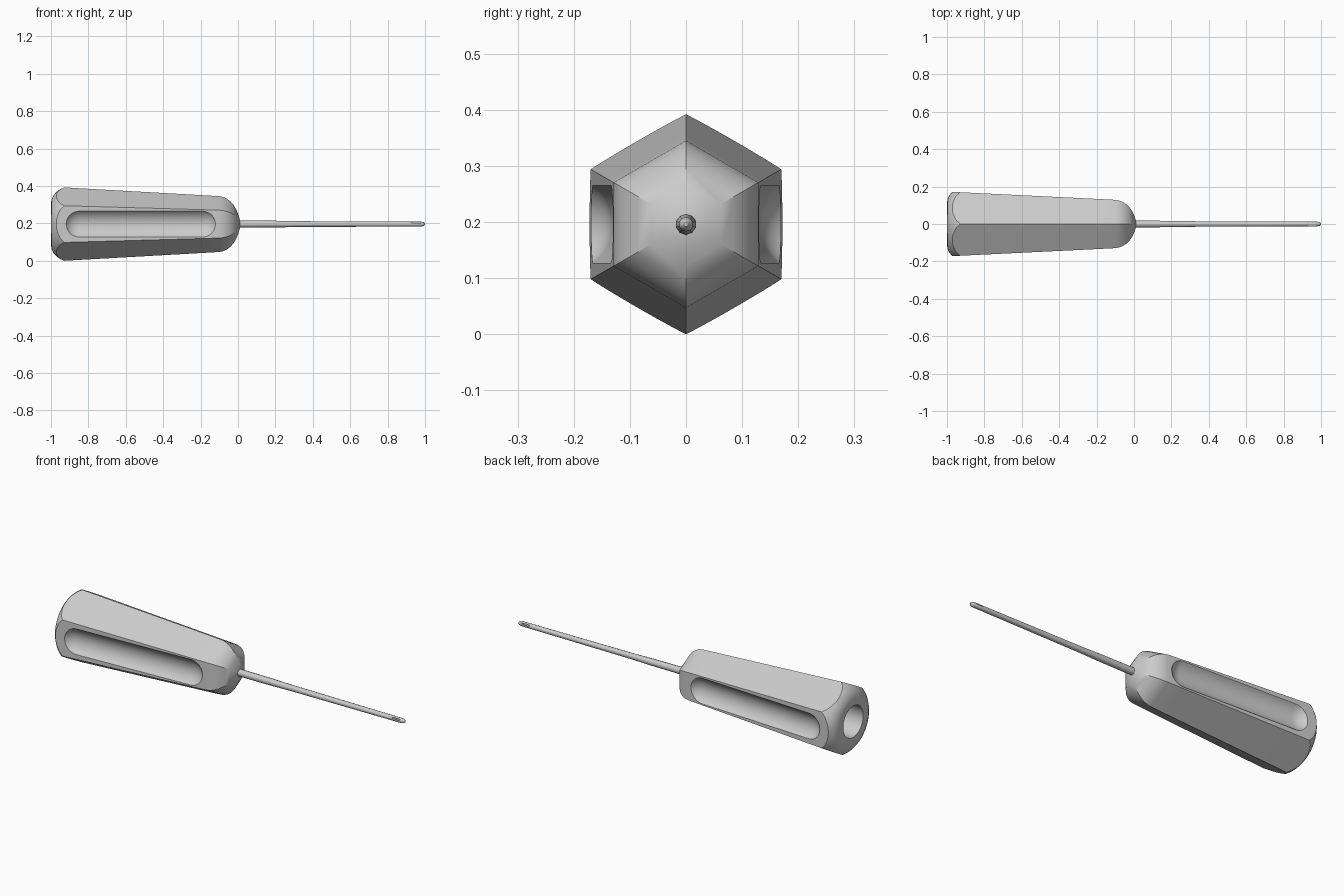
import bpy, bmesh, math

if "Cube" in bpy.data.objects:
    bpy.data.objects.remove(bpy.data.objects["Cube"])

AXIS_Z = 0.196


def lathe(name, profile, sides, location=(0, 0, AXIS_Z), turn=0.0):
    """Closed solid around the x axis from (x, radius) points."""
    bm = bmesh.new()
    rings = []
    for x, r in profile:
        rings.append([bm.verts.new((x, r * math.sin(2 * math.pi * k / sides),
                                    r * math.cos(2 * math.pi * k / sides)))
                      for k in range(sides)])
    for a, b in zip(rings, rings[1:]):
        for k in range(sides):
            j = (k + 1) % sides
            bm.faces.new((a[k], a[j], b[j], b[k]))
    bm.faces.new(rings[0])
    bm.faces.new(rings[-1])
    bmesh.ops.recalc_face_normals(bm, faces=bm.faces)
    mesh = bpy.data.meshes.new(name)
    bm.to_mesh(mesh)
    bm.free()
    obj = bpy.data.objects.new(name, mesh)
    obj.location = location
    obj.rotation_euler.z = turn
    bpy.context.collection.objects.link(obj)
    return obj


def boolean(target, cutter, operation):
    """Apply a boolean and discard the cutter."""
    cutter.hide_render = True
    bpy.context.view_layer.objects.active = target
    mod = target.modifiers.new(operation, 'BOOLEAN')
    mod.operation = operation
    mod.solver = 'EXACT'
    mod.object = cutter
    bpy.ops.object.modifier_apply(modifier=mod.name)
    bpy.data.objects.remove(cutter)


def smooth(obj, degrees):
    bpy.ops.object.select_all(action='DESELECT')
    obj.select_set(True)
    bpy.context.view_layer.objects.active = obj
    bpy.ops.object.shade_smooth_by_angle(angle=math.radians(degrees))


# Tapered hexagonal handle with a domed nose
handle = lathe("handle", [
    (-1.0, 0.2), (-0.2, 0.155), (-0.1, 0.149), (-0.08, 0.145), (-0.06, 0.136),
    (-0.04, 0.121), (-0.022, 0.1), (-0.007, 0.073), (0.004, 0.045), (0.011, 0.02)], 6)

# Rounded butt end: intersect with a turned solid
butt = lathe("butt_rounding", [
    (-1.0, 0.115), (-0.996, 0.135), (-0.986, 0.155), (-0.97, 0.173),
    (-0.95, 0.187), (-0.925, 0.198), (-0.9, 0.215), (0.1, 0.215)], 64)
boolean(handle, butt, 'INTERSECT')

# Finger grooves on the front and back flats, following the taper
R, HALF = 0.0875, 0.33
arc = [math.radians(3 + 87 * i / 10) for i in range(11)]
left = [(-HALF - R * math.cos(a), R * math.sin(a)) for a in arc]
capsule = left + [(-x, r) for x, r in reversed(left)]
for side in (-1, 1):
    groove = lathe("groove_cutter", capsule, 48,
                   (-0.517, side * (0.1505 + 0.0525), AXIS_Z), -side * 0.0487)
    boolean(handle, groove, 'DIFFERENCE')

# Round socket in the butt
socket = lathe("socket_cutter", [(-1.1, 0.085), (-0.75, 0.085)], 40)
boolean(handle, socket, 'DIFFERENCE')
smooth(handle, 28)

# Slim shaft with a rounded tip
shaft = lathe("shaft", [
    (-0.03, 0.019), (0.2, 0.018), (0.32, 0.0155), (0.92, 0.013), (0.98, 0.013),
    (0.993, 0.01), (1.0, 0.004)], 10)

# Small slot near the tip
bpy.ops.mesh.primitive_cube_add(size=1, location=(0.952, 0, AXIS_Z + 0.006))
slot = bpy.context.object
slot.scale = (0.045, 0.1, 0.005)
bpy.context.view_layer.update()
boolean(shaft, slot, 'DIFFERENCE')
smooth(shaft, 40)
